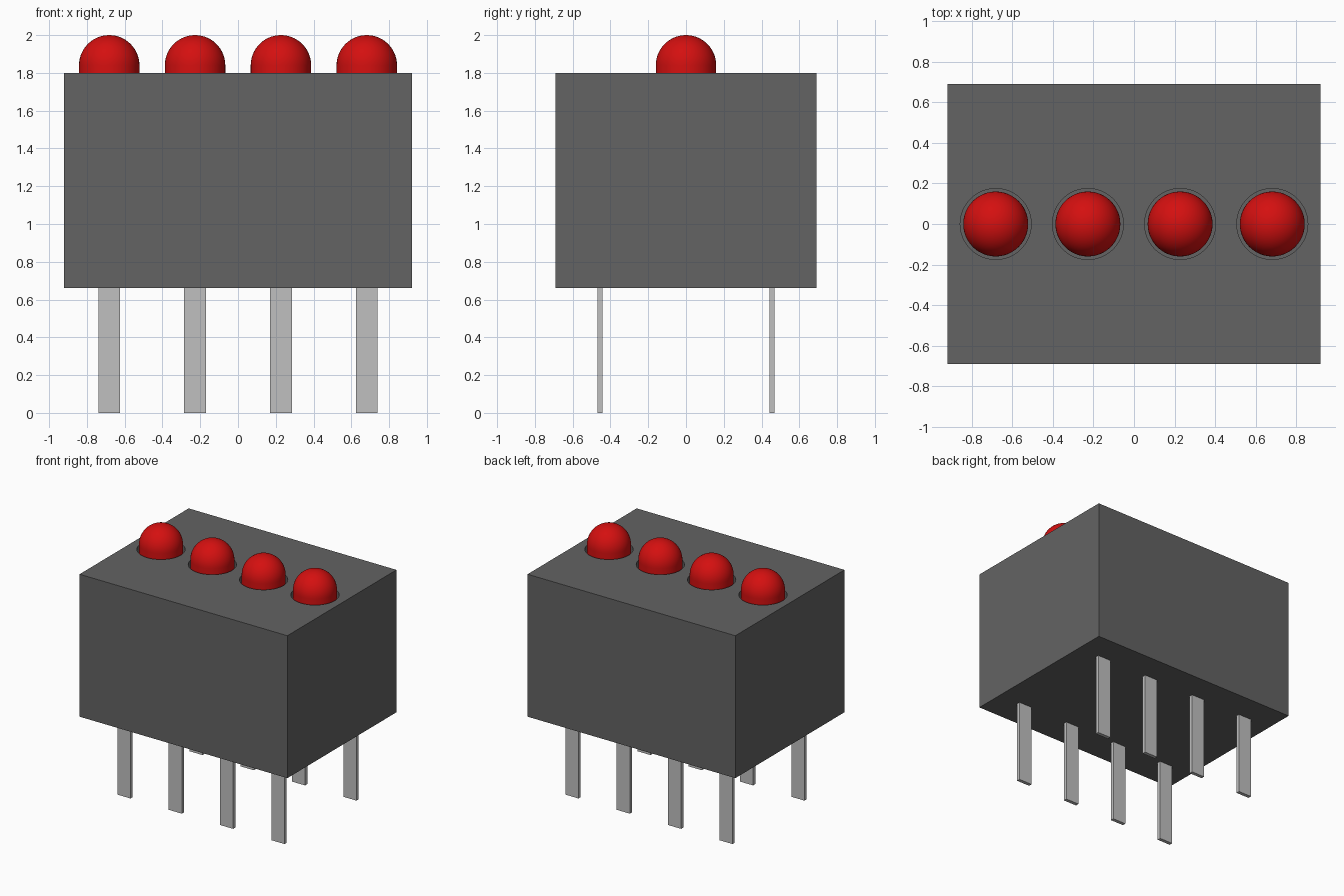
import bpy
import bmesh
import math
from mathutils import Matrix

cube = bpy.data.objects.get("Cube")
if cube:
    bpy.data.objects.remove(cube, do_unlink=True)

PITCH = 0.4545
COLUMNS = [(i - 1.5) * PITCH for i in range(4)]
BOTTOM, TOP = 0.66, 1.80
HOLE_DEPTH = 0.2


def material(name, colour):
    mat = bpy.data.materials.new(name)
    mat.use_nodes = True
    mat.diffuse_color = colour
    mat.node_tree.nodes["Principled BSDF"].inputs["Base Color"].default_value = colour
    return mat


grey = material("dark grey plastic", (0.125, 0.125, 0.125, 1))
metal = material("pale metal", (0.53, 0.53, 0.53, 1))
red = material("red lens", (0.66, 0.005, 0.005, 1))


def finish(bm, name, mat):
    mesh = bpy.data.meshes.new(name)
    bmesh.ops.recalc_face_normals(bm, faces=bm.faces)
    bm.to_mesh(mesh)
    bm.free()
    mesh.materials.append(mat)
    obj = bpy.data.objects.new(name, mesh)
    bpy.context.collection.objects.link(obj)
    return obj


def box(name, centre, size, mat):
    bm = bmesh.new()
    bmesh.ops.create_cube(bm, size=1, matrix=Matrix.Translation(centre) @ Matrix.Diagonal((*size, 1)))
    return finish(bm, name, mat)


def lathe(name, x, profile, mat, steps=48):
    """Spin a radius/height profile around the vertical axis at x."""
    bm = bmesh.new()
    verts = [bm.verts.new((r, 0, z)) for r, z in profile]
    edges = [bm.edges.new(pair) for pair in zip(verts, verts[1:])]
    bmesh.ops.spin(bm, geom=verts + edges, cent=(0, 0, 0), axis=(0, 0, 1),
                   angle=math.tau, steps=steps)
    bmesh.ops.remove_doubles(bm, verts=bm.verts, dist=0.0001)
    bmesh.ops.translate(bm, verts=bm.verts, vec=(x, 0, 0))
    return finish(bm, name, mat)


def smooth(obj):
    bpy.ops.object.select_all(action="DESELECT")
    obj.select_set(True)
    bpy.context.view_layer.objects.active = obj
    bpy.ops.object.shade_smooth_by_angle(angle=math.radians(35))


# Housing block with four round sockets in the top
housing = box("housing", (0, 0, (BOTTOM + TOP) / 2), (1.84, 1.38, TOP - BOTTOM), grey)
floor = TOP - HOLE_DEPTH
for n, x in enumerate(COLUMNS, 1):
    cutter = lathe(f"socket_cutter_{n}", x,
                   [(0, floor), (0.175, floor), (0.175, TOP + 0.1), (0, TOP + 0.1)], grey)
    cutter.hide_render = True
    cutter.hide_set(True)
    cut = housing.modifiers.new(f"socket_{n}", "BOOLEAN")
    cut.operation = "DIFFERENCE"
    cut.solver = "EXACT"
    cut.object = cutter

# Domed lamps standing in the sockets
R = 0.16
dome = [(R * math.cos(a), 2.0 - R + R * math.sin(a))
        for a in (math.pi / 2 * i / 14 for i in range(14))]
for n, x in enumerate(COLUMNS, 1):
    lamp = lathe(f"lamp_{n}", x, [(0, floor), (R, floor)] + dome + [(0, 2.0)], red)
    smooth(lamp)

# Two rows of flat pins under the housing
for side, y in (("front", -0.455), ("back", 0.455)):
    for n, x in enumerate(COLUMNS, 1):
        box(f"{side}_pin_{n}", (x, y, BOTTOM / 2), (0.116, 0.028, BOTTOM), metal)
